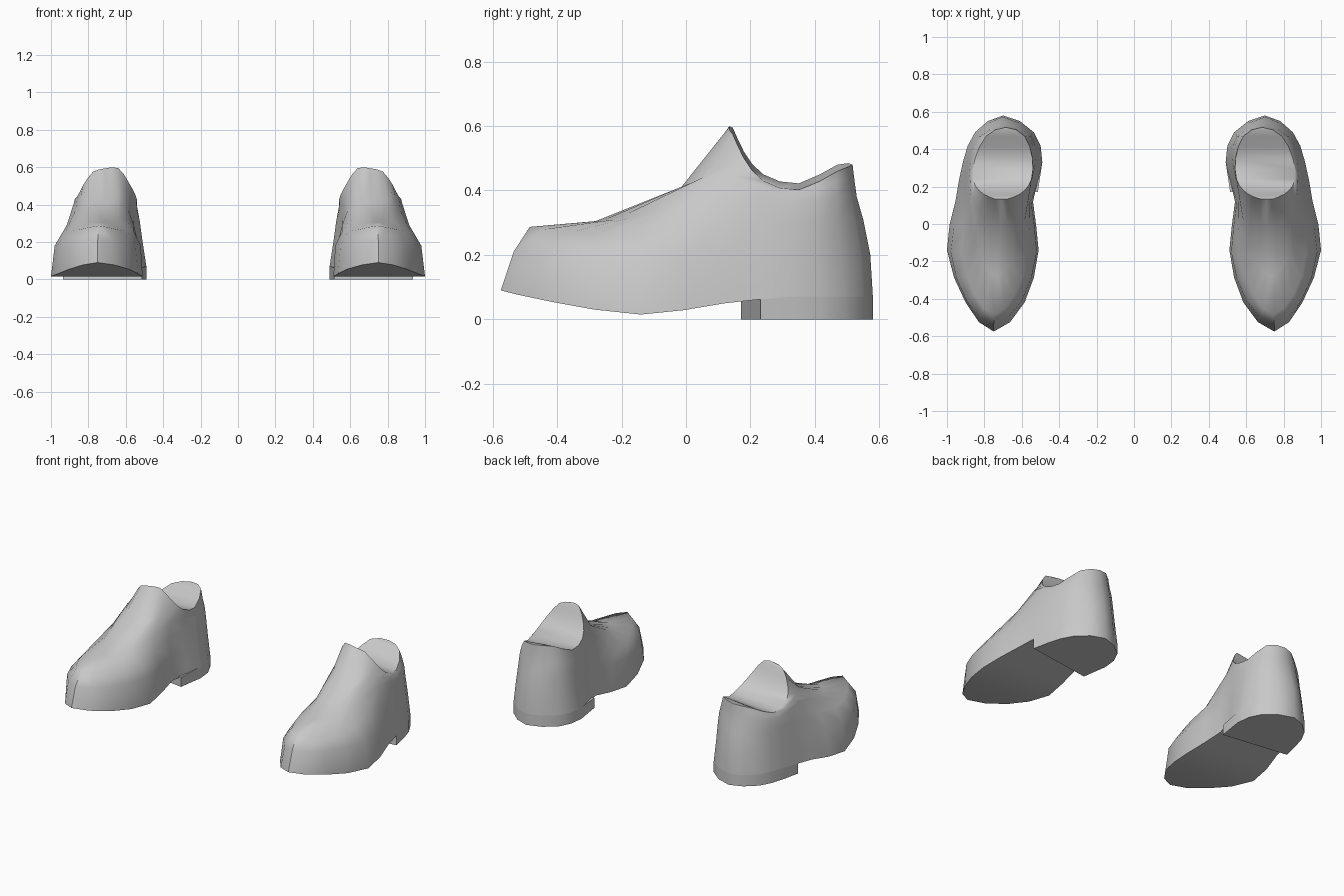
import bpy
import bmesh
import math
from mathutils import Vector

default_cube = bpy.data.objects.get("Cube")
if default_cube:
    bpy.data.objects.remove(default_cube, do_unlink=True)

# One plain grey for the whole pair
grey = bpy.data.materials.new("plain_grey")
grey.use_nodes = True
grey.diffuse_color = (0.58, 0.58, 0.58, 1)
grey.node_tree.nodes["Principled BSDF"].inputs["Base Color"].default_value = grey.diffuse_color
grey.node_tree.nodes["Principled BSDF"].inputs["Roughness"].default_value = 0.7

# Stations from toe to heel: y, z, inner x, outer x
SOLE_EDGE = [(-.575, .09, .75, .75), (-.42, .055, .585, .9), (-.14, .015, .51, 1),
             (.12, .05, .54, .955), (.33, .07, .49, .915), (.49, .07, .535, .85),
             (.58, .07, .7, .7)]
SIDE_WALL = [(-.535, .21, .75, .75), (-.41, .2, .6, .895), (-.15, .18, .52, .98),
             (.12, .2, .55, .93), (.33, .2, .51, .9), (.48, .2, .545, .84),
             (.572, .2, .7, .7)]
SHOULDER = [(-.485, .287, .745, .745), (-.38, .265, .64, .85), (-.16, .26, .56, .92),
            (.12, .32, .56, .9), (.33, .31, .525, .885), (.47, .31, .55, .83),
            (.55, .31, .695, .695)]
VAMP = [(-.28, .305, .73, .73), (-.22, .31, .67, .8), (-.1, .33, .61, .85),
        (.13, .4, .565, .88), (.33, .365, .535, .875), (.47, .38, .56, .82),
        (.53, .38, .69, .69)]
INSTEP = [(-.015, .41, .715, .715), (.03, .43, .64, .8), (.09, .45, .6, .84),
          (.19, .43, .555, .872), (.33, .385, .54, .865), (.465, .425, .57, .81),
          (.523, .43, .687, .687)]
RIM = [(.13, .592, .71, .71), (.145, .575, .64, .775), (.18, .5, .585, .83),
       (.24, .43, .548, .86), (.35, .402, .543, .85), (.47, .46, .585, .79),
       (.517, .48, .685, .685)]


def closed_ring(stations, inner_lift=0):
    """Run up the outer side and back down the inner one, rounding between stations."""
    outer = [Vector((xo, y, z)) for y, z, xi, xo in stations]
    inner = [Vector((xi, y, z + inner_lift)) for y, z, xi, xo in stations[1:-1]]
    keys = outer + inner[::-1]
    count = len(keys)
    ring = []
    for i, p in enumerate(keys):
        before, after, beyond = keys[i - 1], keys[(i + 1) % count], keys[(i + 2) % count]
        ring += [p, (p + after) * 9 / 16 - (before + beyond) / 16]
    return ring


def bridge(bm, low, high):
    count = len(low)
    for i in range(count):
        j = (i + 1) % count
        bm.faces.new((low[i], low[j], high[j], high[i]))


def cross_fill(bm, ring):
    """Close a ring with strips running from its outer to its inner side."""
    count = len(ring)
    half = count // 2
    bm.faces.new((ring[0], ring[1], ring[-1]))
    for i in range(1, half - 1):
        bm.faces.new((ring[i], ring[i + 1], ring[count - i - 1], ring[count - i]))
    bm.faces.new((ring[half - 1], ring[half], ring[half + 1]))


def finish(bm, name, side, angle):
    for v in bm.verts:
        v.co.x *= side
    bmesh.ops.recalc_face_normals(bm, faces=bm.faces[:])
    mesh = bpy.data.meshes.new(name)
    bm.to_mesh(mesh)
    bm.free()
    mesh.materials.append(grey)
    obj = bpy.data.objects.new(name, mesh)
    bpy.context.scene.collection.objects.link(obj)
    bpy.ops.object.select_all(action="DESELECT")
    obj.select_set(True)
    bpy.context.view_layer.objects.active = obj
    bpy.ops.object.shade_smooth_by_angle(angle=math.radians(angle))


def build_upper(side, label):
    # Skin from the sole edge up to the ankle opening
    bm = bmesh.new()
    rings = [closed_ring(s) for s in (SOLE_EDGE, SIDE_WALL, SHOULDER, VAMP, INSTEP)]
    rings.append(closed_ring(RIM, inner_lift=.02))
    loops = [[bm.verts.new(p) for p in ring] for ring in rings]
    for low, high in zip(loops, loops[1:]):
        bridge(bm, low, high)
    # Underside of the sole and saddle-shaped ankle opening
    cross_fill(bm, loops[0])
    cross_fill(bm, loops[-1])
    finish(bm, label + "_shoe_upper", side, 50)


def build_heel(side, label):
    # Block under the rear of the sole, its front face set at a slant
    bm = bmesh.new()
    outline = [p.copy() for p in closed_ring(SOLE_EDGE) if p.y > .15]
    outline[-1].y -= .06
    top = [bm.verts.new(p) for p in outline]
    bottom = [bm.verts.new((p.x, p.y, 0)) for p in outline]
    bridge(bm, bottom, top)
    bm.faces.new(bottom)
    bm.faces.new(top)
    finish(bm, label + "_shoe_heel", side, 40)


for side, label in ((1, "left"), (-1, "right")):
    build_upper(side, label)
    build_heel(side, label)
